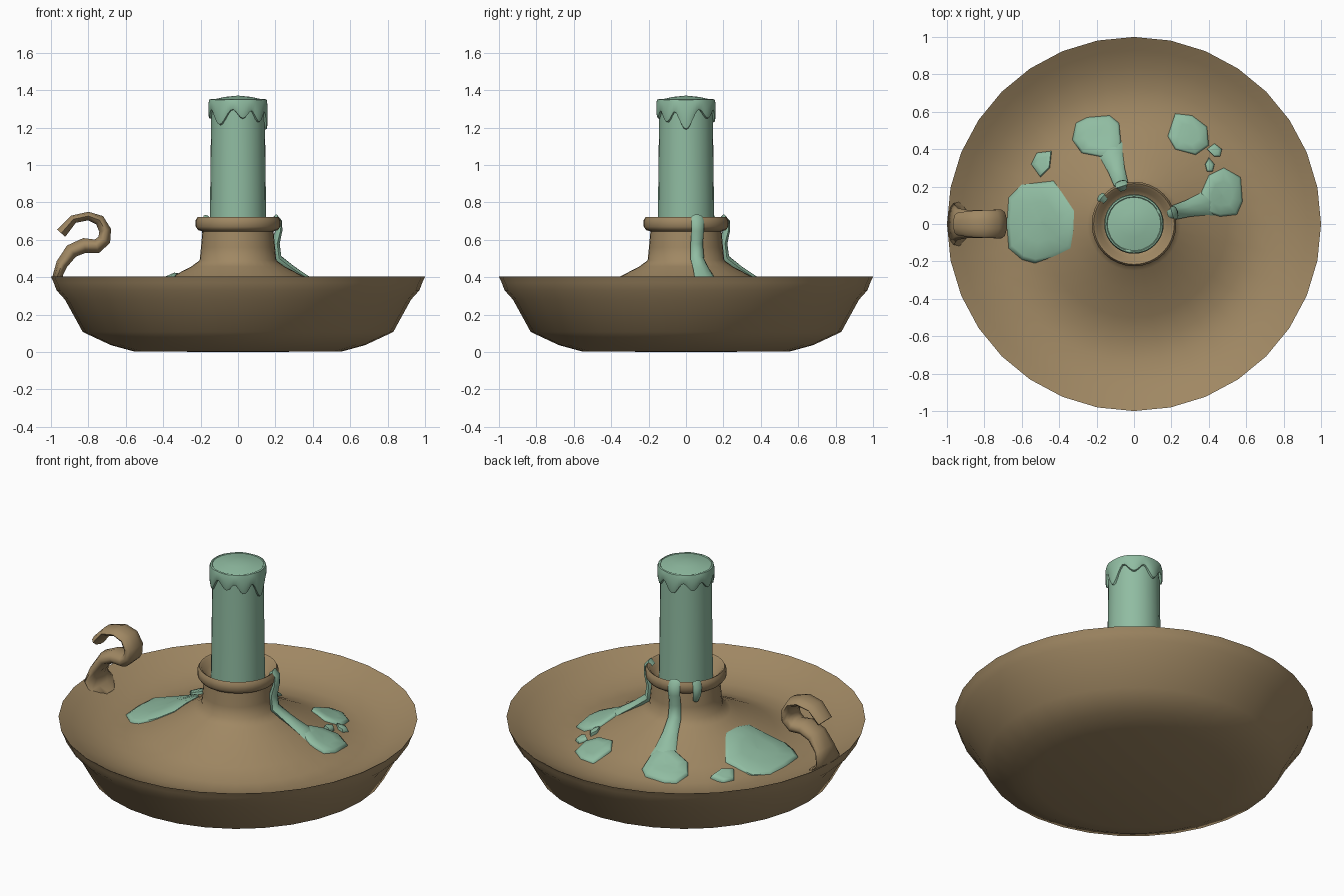
import bpy, bmesh, math
from mathutils import Vector


def material(name, col):
    m = bpy.data.materials.new(name)
    m.diffuse_color = (*col, 1)
    return m


BROWN = material("aged_brass", (0.35, 0.245, 0.125))
GREEN = material("green_wax", (0.28, 0.505, 0.36))


def finish(name, bm, mat, angle=40):
    bmesh.ops.remove_doubles(bm, verts=bm.verts, dist=1e-5)
    bmesh.ops.recalc_face_normals(bm, faces=bm.faces)
    me = bpy.data.meshes.new(name)
    bm.to_mesh(me)
    bm.free()
    me.materials.append(mat)
    me.shade_smooth()
    me.set_sharp_from_angle(angle=math.radians(angle))
    ob = bpy.data.objects.new(name, me)
    bpy.context.collection.objects.link(ob)
    return ob


def loft(bm, rings, cap=False):
    rows = [[bm.verts.new(p) for p in r] for r in rings]
    n = len(rows[0])
    for a, b in zip(rows, rows[1:]):
        for i in range(n):
            j = (i + 1) % n
            bm.faces.new((a[i], a[j], b[j], b[i]))
    if cap:
        bm.faces.new(rows[0])
        bm.faces.new(rows[-1])
    return rows


def lathe(name, profile, seg, mat, angle=40):
    bm = bmesh.new()
    rows = loft(bm, [[(r * math.cos(2 * math.pi * i / seg), r * math.sin(2 * math.pi * i / seg), z)
                      for i in range(seg)] for r, z in profile if r > 0])
    # close both ends with fans
    for row, (r, z) in ((rows[0], profile[0]), (rows[-1], profile[-1])):
        c = bm.verts.new((0, 0, z))
        for i in range(seg):
            bm.faces.new((c, row[i], row[(i + 1) % seg]))
    return finish(name, bm, mat, angle)


def strap(name, path, deg, mat, seg=8, angle=60):
    """Tube in the vertical plane at an angle; path = (radius, z, half width, half thickness)."""
    phi = math.radians(deg)
    out = Vector((math.cos(phi), math.sin(phi), 0))
    side = Vector((-math.sin(phi), math.cos(phi), 0))
    up = Vector((0, 0, 1))
    rings = []
    for i, (r, z, w, t) in enumerate(path):
        a, b = path[max(i - 1, 0)], path[min(i + 1, len(path) - 1)]
        tan = Vector((b[0] - a[0], b[1] - a[1])).normalized()
        nrm = out * -tan.y + up * tan.x
        c = out * r + up * z
        rings.append([c + side * w * math.cos(2 * math.pi * k / seg)
                      + nrm * t * math.sin(2 * math.pi * k / seg) for k in range(seg)])
    bm = bmesh.new()
    loft(bm, rings, cap=True)
    return finish(name, bm, mat, angle)


# dish interior, also used to lay wax on it
INNER = [(0.985, 0.395), (0.93, 0.362), (0.84, 0.318), (0.73, 0.288), (0.62, 0.288),
         (0.50, 0.328), (0.35, 0.405), (0.25, 0.457), (0.205, 0.49)]


def floor(r):
    for (r1, z1), (r0, z0) in zip(INNER, INNER[1:]):
        if r0 <= r <= r1:
            return z0 + (z1 - z0) * (r - r0) / (r1 - r0)
    return INNER[-1][1]


# dish with central cone and socket cup
lathe("dish_and_socket",
      [(0, 0), (0.555, 0.003), (0.68, 0.037), (0.83, 0.107), (0.925, 0.28), (0.97, 0.33),
       (0.985, 0.37), (1.0, 0.403)] + INNER +
      [(0.198, 0.56), (0.19, 0.645), (0.213, 0.652), (0.226, 0.67), (0.226, 0.705),
       (0.216, 0.723), (0.203, 0.715), (0.18, 0.68), (0.14, 0.655), (0, 0.655)],
      32, BROWN, 75)

# curled handle on the rim
strap("curled_handle",
      [(0.87, 0.325, 0.06, 0.012), (0.925, 0.36, 0.12, 0.012), (0.965, 0.405, 0.11, 0.03),
       (0.942, 0.47, 0.085, 0.033), (0.89, 0.54, 0.075, 0.04), (0.82, 0.57, 0.074, 0.042),
       (0.755, 0.565, 0.076, 0.04), (0.715, 0.60, 0.078, 0.037), (0.71, 0.65, 0.078, 0.034),
       (0.74, 0.705, 0.076, 0.03), (0.80, 0.727, 0.074, 0.024), (0.88, 0.71, 0.07, 0.024),
       (0.945, 0.635, 0.06, 0.03)],
      180, BROWN, 10, 75)

# candle
lathe("candle", [(0, 0.61), (0.152, 0.61), (0.150, 0.75), (0.143, 1.33), (0.143, 1.348),
                 (0.07, 1.364), (0, 1.371)], 24, GREEN)

# melted skirt round the candle top: (angle, length, half width in degrees)
DRIPS = [(0, 0.11, 28), (50, 0.05, 24), (95, 0.07, 26), (140, 0.05, 22), (180, 0.05, 24),
         (230, 0.085, 30), (280, 0.05, 22), (318, 0.07, 24)]


def hem(deg):
    low = 0
    for a, length, w in DRIPS:
        d = abs((deg - a + 180) % 360 - 180)
        if d < w:
            low = max(low, length * (0.5 + 0.5 * math.cos(math.pi * d / w)))
    return 1.295 - low


bm = bmesh.new()
N = 72
rows = []
for r, f in [(0.138, 0), (0.154, 0.05), (0.159, 0.25), (0.159, 0.75), (0.154, 0.97),
             (0.146, 1), (0.138, 0.9)]:
    rows.append([])
    for i in range(N):
        t = 2 * math.pi * i / N
        z = hem(360 * i / N) * (1 - f) + 1.352 * f
        rows[-1].append((r * math.cos(t), r * math.sin(t), z))
loft(bm, rows)
finish("melted_skirt", bm, GREEN, 50)

# wax runs down the socket and cone
for name, deg in (("wax_run_right", 16), ("wax_run_back", 108)):
    strap(name, [(0.195, 0.70, 0.022, 0.012), (0.212, 0.724, 0.03, 0.012),
                 (0.23, 0.70, 0.034, 0.012), (0.227, 0.65, 0.035, 0.018),
                 (0.208, 0.58, 0.034, 0.024), (0.218, 0.50, 0.038, 0.026),
                 (0.30, 0.44, 0.045, 0.022), (0.38, floor(0.38) - 0.002, 0.06, 0.022),
                 (0.43, floor(0.43) - 0.004, 0.075, 0.02),
                 (0.48, floor(0.48) - 0.02, 0.08, 0.016)], deg, GREEN)
strap("wax_run_short", [(0.20, 0.705, 0.02, 0.012), (0.218, 0.722, 0.024, 0.012),
                        (0.23, 0.69, 0.026, 0.012), (0.222, 0.64, 0.024, 0.016),
                        (0.20, 0.60, 0.016, 0.012)], 141, GREEN)

# wax pools lying on the dish
POOLS = {
    "wax_pool_large": [(-0.67, 0.14), (-0.60, 0.21), (-0.52, 0.22), (-0.43, 0.23), (-0.38, 0.16),
                       (-0.32, 0.07), (-0.325, -0.04), (-0.34, -0.13), (-0.42, -0.17),
                       (-0.53, -0.21), (-0.60, -0.19), (-0.67, -0.13), (-0.68, 0.0)],
    "wax_pool_back": [(-0.33, 0.45), (-0.31, 0.54), (-0.25, 0.57), (-0.13, 0.58), (-0.08, 0.54),
                      (-0.07, 0.44), (-0.09, 0.35), (-0.18, 0.36), (-0.28, 0.38)],
    "wax_pool_right": [(0.36, 0.17), (0.40, 0.26), (0.48, 0.30), (0.57, 0.25), (0.58, 0.12),
                       (0.55, 0.05), (0.46, 0.04), (0.37, 0.07)],
    "wax_pool_far": [(0.18, 0.47), (0.22, 0.59), (0.31, 0.58), (0.39, 0.52), (0.40, 0.42),
                     (0.33, 0.37), (0.22, 0.40)],
    "wax_blob_left": [(-0.55, 0.32), (-0.52, 0.38), (-0.44, 0.39), (-0.45, 0.30), (-0.50, 0.25)],
    "wax_drop_outer": [(0.39, 0.40), (0.43, 0.43), (0.47, 0.40), (0.46, 0.36), (0.43, 0.36)],
    "wax_drop_inner": [(0.38, 0.32), (0.40, 0.355), (0.43, 0.32), (0.42, 0.28), (0.39, 0.28)],
}
for name, pts in POOLS.items():
    bm = bmesh.new()
    cx = sum(p[0] for p in pts) / len(pts)
    cy = sum(p[1] for p in pts) / len(pts)
    rings = []
    for s, h in ((1, -0.02), (1, 0.005), (0.9, 0.016), (0.5, 0.02), (0.02, 0.02)):
        ring = []
        for x, y in pts:
            px, py = cx + (x - cx) * s, cy + (y - cy) * s
            ring.append((px, py, floor(math.hypot(px, py)) + h))
        rings.append(ring)
    loft(bm, rings, cap=True)
    finish(name, bm, GREEN, 60)
